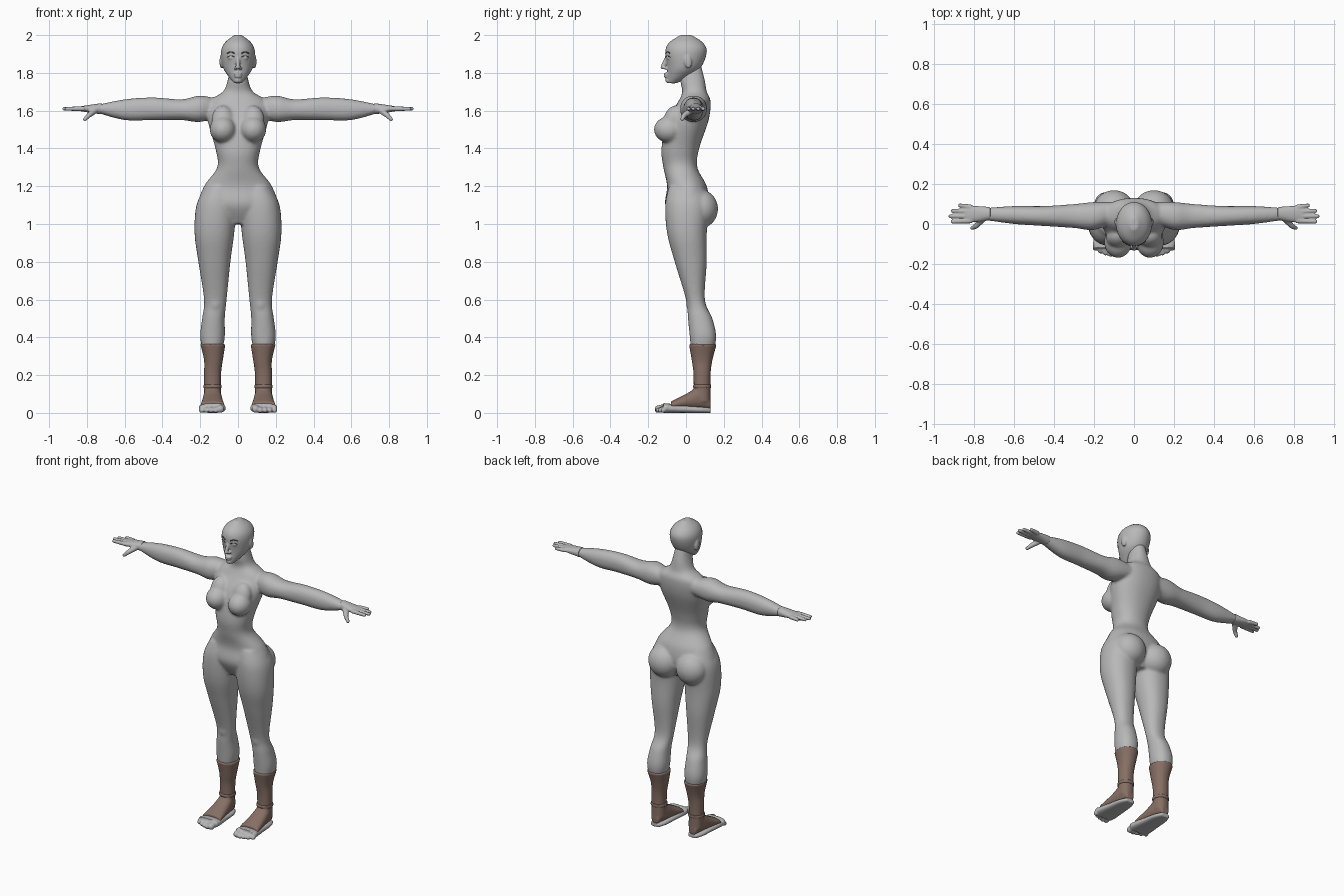
import bpy, bmesh, math
from mathutils import Matrix, Vector

if "Cube" in bpy.data.objects:
    bpy.data.objects.remove(bpy.data.objects["Cube"], do_unlink=True)


def material(name, color):
    mat = bpy.data.materials.new(name)
    mat.use_nodes = True
    mat.diffuse_color = (*color, 1)
    shader = next(node for node in mat.node_tree.nodes if node.type == 'BSDF_PRINCIPLED')
    shader.inputs["Base Color"].default_value = (*color, 1)
    return mat


GREY = material("body grey", (.48, .48, .48))
BROWN = material("boot brown", (.24, .16, .13))
DARK = material("brow dark grey", (.08, .08, .08))


def spline(before, start, end, after, t):
    """Catmull-Rom value between start and end."""
    slope_start, slope_end = (end - before) / 2, (after - start) / 2
    rise = end - start
    square = 3 * rise - 2 * slope_start - slope_end
    cube = slope_start + slope_end - 2 * rise
    return start + t * (slope_start + t * (square + t * cube))


def resample(rings, steps=6):
    """Add smoothly interpolated rings between the given ones."""
    padded = [rings[0], *rings, rings[-1]]
    result = []
    for group in zip(padded, padded[1:], padded[2:], padded[3:]):
        for step in range(steps):
            result.append([spline(*values, step / steps) for values in zip(*group)])
    return result + [rings[-1]]


def rounded(low, high, wave, power):
    """Point on a superellipse spanning low to high."""
    return (low + high) / 2 + (high - low) / 2 * math.copysign(abs(wave) ** (2 / power), wave)


def loft(bm, axis, rings, side=1, power=2.2, segments=32):
    """Closed tube along an axis; each ring is a position and the spans of the other two axes."""
    loops = []
    for t, a_low, a_high, b_low, b_high in resample(rings):
        loop = []
        for i in range(segments):
            angle = math.tau * i / segments
            a = rounded(a_low, a_high, math.cos(angle), power)
            b = rounded(b_low, b_high, math.sin(angle), power)
            x, y, z = {'x': (t, a, b), 'y': (a, t, b), 'z': (a, b, t)}[axis]
            loop.append(bm.verts.new((x * side, y, z)))
        loops.append(loop)
    for lower, upper in zip(loops, loops[1:]):
        for i in range(segments):
            bm.faces.new((lower[i - 1], lower[i], upper[i], upper[i - 1]))
    bm.faces.new(loops[0])
    bm.faces.new(loops[-1])


def symmetric(rings):
    """Rings centred on x = 0, from height, half width, front and back."""
    return [(z, -width, width, front, back) for z, width, front, back in rings]


def ball(bm, center, radii, side=1, tilt=0):
    x, y, z = center
    matrix = (Matrix.Translation((x * side, y, z)) @ Matrix.Rotation(tilt, 4, 'X')
              @ Matrix.Diagonal((*radii, 1)))
    bmesh.ops.create_uvsphere(bm, u_segments=24, v_segments=16, radius=1, matrix=matrix)


def limb(bm, start, end, start_radius, end_radius, side=1):
    """Tapered capsule between two points."""
    mirror = Vector((side, 1, 1))
    start, end = Vector(start) * mirror, Vector(end) * mirror
    along = end - start
    turn = along.to_track_quat('Z', 'Y').to_matrix().to_4x4()
    bmesh.ops.create_cone(bm, cap_ends=True, segments=16, radius1=start_radius, radius2=end_radius,
                          depth=along.length, matrix=Matrix.Translation((start + end) / 2) @ turn)
    ball(bm, start, [start_radius] * 3)
    ball(bm, end, [end_radius] * 3)


def finish(bm, name, mat, voxel, softness):
    """Make an object whose overlapping parts are fused into one soft skin."""
    bmesh.ops.recalc_face_normals(bm, faces=bm.faces)
    mesh = bpy.data.meshes.new(name)
    bm.to_mesh(mesh)
    bm.free()
    mesh.materials.append(mat)
    obj = bpy.data.objects.new(name, mesh)
    bpy.context.collection.objects.link(obj)
    fuse = obj.modifiers.new("fuse", 'REMESH')
    fuse.mode = 'VOXEL'
    fuse.voxel_size = voxel
    fuse.use_smooth_shade = True
    soften = obj.modifiers.new("soften", 'SMOOTH')
    soften.factor = .5
    soften.iterations = softness


def face_strip(name, side, height, radius):
    """Thin arched strip that follows the curve of the face."""
    curve = bpy.data.curves.new(name, 'CURVE')
    curve.dimensions = '3D'
    curve.bevel_depth = radius
    curve.use_fill_caps = True
    line = curve.splines.new('POLY')
    count = 8
    line.points.add(count - 1)
    for i, point in enumerate(line.points):
        t = i / (count - 1)
        x = .018 + .04 * t
        y = -.11 * math.sqrt(1 - (x / .09) ** 2)
        point.co = (x * side, y, height + .008 * math.sin(math.pi * t), 1)
    curve.materials.append(DARK)
    bpy.context.collection.objects.link(bpy.data.objects.new(name, curve))


# Body: torso and neck, then chest, seat, knees, legs and arms on both sides
body = bmesh.new()
loft(body, 'z', symmetric([
    (1, .08, -.06, .08), (1.1, .2, -.11, .12), (1.2, .18, -.1, .11), (1.3, .11, -.12, .06),
    (1.4, .12, -.13, .07), (1.55, .16, -.1, .12), (1.65, .15, -.04, .13), (1.7, .08, -.02, .11),
    (1.76, .055, -.03, .1), (1.84, .04, -.02, .08)]))
for side in (1, -1):
    ball(body, (.08, -.09, 1.5), (.07, .08, .07), side)
    ball(body, (.08, -.07, 1.55), (.06, .05, .08), side, tilt=-.3)
    ball(body, (.1, .08, 1.08), (.1, .09, .1), side)
    ball(body, (.12, .02, .58), (.03, .02, .04), side)
    loft(body, 'z', [
        (.3, .09, .18, .03, .14), (.4, .07, .2, .02, .16), (.5, .07, .19, .01, .14),
        (.6, .06, .18, 0, .1), (.8, .04, .21, -.06, .11), (.95, .02, .23, -.1, .11),
        (1.1, .01, .22, -.11, .12), (1.2, .03, .17, -.09, .09)], side)
    loft(body, 'x', [
        (.1, .01, .11, 1.57, 1.66), (.2, -.03, .11, 1.54, 1.68), (.3, -.02, .1, 1.55, 1.66),
        (.45, -.01, .09, 1.55, 1.67), (.6, 0, .09, 1.55, 1.66), (.75, .02, .08, 1.59, 1.63)], side)
finish(body, "body", GREY, voxel=.008, softness=8)

# Head: skull and jaw, nose, lips, chin, then nostrils, eyes and ears
head = bmesh.new()
loft(head, 'z', symmetric([
    (1.745, .02, -.1, -.05), (1.78, .05, -.1, .02), (1.83, .08, -.1, .08), (1.91, .09, -.11, .11),
    (1.96, .07, -.09, .09), (2, .02, -.03, .03)]), power=2)
limb(head, (0, -.1, 1.89), (0, -.124, 1.83), .008, .012)
for height, width in ((1.794, .024), (1.781, .02)):
    ball(head, (0, -.104, height), (width, .014, .007))
ball(head, (0, -.09, 1.76), (.02, .02, .015))
for side in (1, -1):
    ball(head, (.013, -.11, 1.825), (.01, .01, .008), side)
    ball(head, (.036, -.09, 1.88), (.018, .012, .01), side)
    ball(head, (.088, .01, 1.86), (.01, .02, .036), side, tilt=.15)
finish(head, "head", GREY, voxel=.0055, softness=3)

for side, label in ((1, "left_"), (-1, "right_")):
    face_strip(label + "brow", side, height=1.903, radius=.003)
    face_strip(label + "lashes", side, height=1.883, radius=.002)

    # Hand with four fingers and a jointed thumb
    hand = bmesh.new()
    loft(hand, 'x', [
        (.72, .02, .085, 1.58, 1.64), (.79, .01, .09, 1.59, 1.63),
        (.85, .01, .09, 1.6, 1.62)], side)
    for i in range(4):
        knuckle = (.82, .016 + .023 * i, 1.61)
        tip = (.92 - .012 * (i - 1) ** 2, .012 + .027 * i, 1.61)
        limb(hand, knuckle, tip, .013, .01, side)
    thumb = [(.76, .025, 1.6), (.79, -.01, 1.575), (.81, -.02, 1.555)]
    limb(hand, thumb[0], thumb[1], .018, .013, side)
    limb(hand, thumb[1], thumb[2], .013, .01, side)
    finish(hand, label + "hand", GREY, voxel=.0045, softness=2)

    # Boot: shaft and wrapped foot, open at the toes
    outline = [(-.12, .07, .2, .04), (-.08, .07, .2, .06), (0, .08, .19, .1),
               (.08, .09, .18, .14), (.13, .11, .16, .07)]
    boot = bmesh.new()
    loft(boot, 'z', [
        (.06, .09, .18, .04, .13), (.2, .09, .18, .04, .13), (.28, .08, .18, .03, .14),
        (.365, .066, .2, .015, .163)], side)
    loft(boot, 'y', [(y, inner, outer, .02, top) for y, inner, outer, top in outline[1:]], side)
    finish(boot, label + "boot", BROWN, voxel=.006, softness=3)

    # Raised band around the ankle
    band = bmesh.new()
    loft(band, 'z', [(z, .086, .184, .036, .134) for z in (.13, .15)], side)
    finish(band, label + "ankle_band", BROWN, voxel=.006, softness=2)

    # Bare sole and toes
    foot = bmesh.new()
    edge = .004
    loft(foot, 'y', [(y, inner - edge, outer + edge, 0, .04 - y / 10)
                     for y, inner, outer, top in outline], side, power=2.8)
    for i in range(5):
        radius = .014 if i else .02
        x = .093 + .025 * i
        tip = -.166 + .002 * i * i
        limb(foot, (x, -.1, .03), (x, tip + radius, radius), radius, radius, side)
    finish(foot, label + "foot", GREY, voxel=.005, softness=2)
